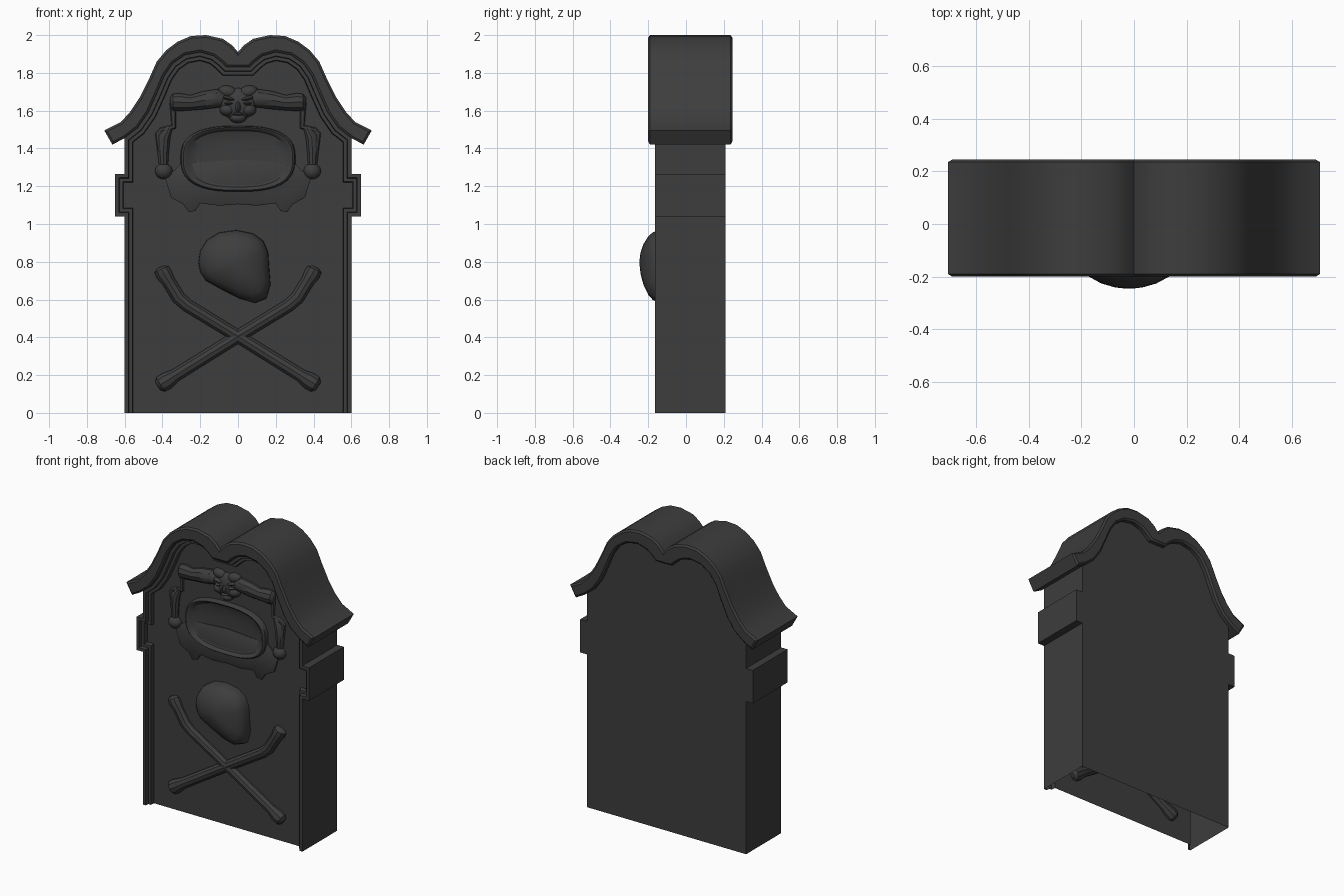
import bpy, bmesh, math
from mathutils import Matrix, Vector

if "Cube" in bpy.data.objects:
    bpy.data.objects.remove(bpy.data.objects["Cube"], do_unlink=True)

PANEL = -0.11   # depth of the sunken front panel
parts = []

stone = bpy.data.materials.new("dark_stone")
stone.use_nodes = True
GREY = (0.047, 0.047, 0.047, 1)
stone.diffuse_color = GREY
bsdf = stone.node_tree.nodes["Principled BSDF"]
bsdf.inputs["Base Color"].default_value = GREY
bsdf.inputs["Roughness"].default_value = 0.9


def finish(name, bm):
    bmesh.ops.recalc_face_normals(bm, faces=bm.faces[:])
    mesh = bpy.data.meshes.new(name)
    bm.to_mesh(mesh)
    bm.free()
    mesh.materials.append(stone)
    obj = bpy.data.objects.new(name, mesh)
    bpy.context.collection.objects.link(obj)
    parts.append(obj)
    return obj


def mirror(half):
    """Close a right-half outline (x, z) with its mirror image."""
    return half + [(-x, z) for x, z in reversed(half) if x > 0]


def prism(outline, front, back, front_steps=(), back_steps=()):
    """Extrude an outline along y, then inset its ends by (thickness, y) steps."""
    bm = bmesh.new()
    ends = [bm.faces.new([bm.verts.new((x, y, z)) for x, z in outline]) for y in (front, back)]
    n = len(outline)
    a, b = [list(f.verts) for f in ends]
    for i in range(n):
        j = (i + 1) % n
        bm.faces.new((a[i], a[j], b[j], b[i]))
    bmesh.ops.recalc_face_normals(bm, faces=bm.faces[:])
    for face, steps in zip(ends, (front_steps, back_steps)):
        for thickness, y in steps:
            bmesh.ops.inset_region(bm, faces=[face], thickness=thickness,
                                   use_even_offset=True, use_boundary=True)
            for v in face.verts:
                v.co.y = y
    return bm


def dome(name, outline, center, rings):
    """Loft scaled copies of an outline; rings are (scale, y)."""
    bm = bmesh.new()
    cx, cz = center
    loops = [[bm.verts.new((cx + (x - cx) * s, y, cz + (z - cz) * s)) for x, z in outline]
             for s, y in rings]
    n = len(outline)
    for a, b in zip(loops, loops[1:]):
        for i in range(n):
            j = (i + 1) % n
            bm.faces.new((a[i], a[j], b[j], b[i]))
    bm.faces.new(loops[-1])
    return finish(name, bm)


def tube(name, points):
    """Round tube through (x, z, radius) points lying on the panel."""
    curve = bpy.data.curves.new(name, "CURVE")
    curve.dimensions = "3D"
    curve.bevel_depth = 1.0
    curve.bevel_resolution = 3
    curve.use_fill_caps = True
    spline = curve.splines.new("POLY")
    spline.points.add(len(points) - 1)
    for p, (x, z, r) in zip(spline.points, points):
        p.co = (x, PANEL, z, 1)
        p.radius = r
    temp = bpy.data.objects.new(name + "_path", curve)
    bpy.context.collection.objects.link(temp)
    bpy.context.view_layer.update()
    mesh = temp.to_mesh()
    bm = bmesh.new()
    bm.from_mesh(mesh)
    temp.to_mesh_clear()
    bpy.data.objects.remove(temp, do_unlink=True)
    bpy.data.curves.remove(curve)
    return finish(name, bm)


def blob(name, x, z, rx, rz, ry, tilt=0, y=PANEL):
    bm = bmesh.new()
    m = (Matrix.Translation((x, y, z)) @ Matrix.Rotation(math.radians(tilt), 4, "Y")
         @ Matrix.Diagonal((rx, ry, rz, 1)))
    bmesh.ops.create_uvsphere(bm, u_segments=16, v_segments=10, radius=1, matrix=m)
    return finish(name, bm)


# Coping: double-arched band over the slab
outer = [(0, 1.91), (0.03, 1.945), (0.08, 1.98), (0.17, 2.0), (0.25, 1.995), (0.32, 1.965),
         (0.38, 1.92), (0.43, 1.86), (0.47, 1.77), (0.52, 1.67), (0.57, 1.595), (0.62, 1.54),
         (0.708, 1.495), (0.665, 1.42)]
under = [(0.6, 1.455), (0.53, 1.51), (0.475, 1.59), (0.43, 1.69), (0.39, 1.785), (0.345, 1.85),
         (0.28, 1.895), (0.2, 1.91), (0.13, 1.89), (0.085, 1.855), (0.06, 1.83), (0, 1.83)]
band = outer + under + [(-x, z) for x, z in reversed(under[:-1])] + [(-x, z) for x, z in reversed(outer[1:])]
finish("coping", prism(band, -0.19, 0.235, [(0.012, -0.2)], [(0.012, 0.245)]))

# Slab: hollow body with side blocks and a stepped frame, open at the bottom
wall = [(0.6, -0.2), (0.6, 1.04), (0.65, 1.04), (0.65, 1.265), (0.6, 1.265)]
slab = prism(mirror(wall + under), -0.165, 0.21,
             [(0.02, -0.165), (0.003, -0.14), (0.018, -0.14), (0.004, PANEL)])
bmesh.ops.bisect_plane(slab, geom=slab.verts[:] + slab.edges[:] + slab.faces[:],
                       plane_co=(0, 0, 0), plane_no=(0, 0, 1), clear_inner=True)
finish("slab", slab)

# Oval plaque with a raised lip and hollowed centre
oval = []
for i in range(40):
    t = math.tau * i / 40
    c, s = math.cos(t), math.sin(t)
    oval.append((0.305 * math.copysign(abs(c) ** 0.75, c),
                 1.345 + 0.175 * math.copysign(abs(s) ** 0.75, s)))
dome("plaque", oval, (0, 1.345),
     [(1, PANEL), (0.985, -0.137), (0.95, -0.147), (0.9, -0.142), (0.85, -0.127),
      (0.7, -0.118), (0.4, -0.114)])

# Thin drape hanging below the plaque
drape = [(0, 1.105), (0.1, 1.097), (0.2, 1.11), (0.225, 1.07), (0.26, 1.062), (0.29, 1.105),
         (0.355, 1.14), (0.385, 1.24), (0.3, 1.32), (0, 1.34)]
finish("drape", prism(mirror(drape), PANEL - 0.01, PANEL + 0.002, [(0.006, PANEL - 0.014)]))

# Lumpy boss in the middle
lump = [(-0.21, 0.8), (-0.2, 0.86), (-0.165, 0.915), (-0.1, 0.955), (-0.01, 0.968), (0.08, 0.95),
        (0.135, 0.91), (0.16, 0.85), (0.165, 0.77), (0.172, 0.68), (0.15, 0.605), (0.09, 0.582),
        (0.01, 0.605), (-0.08, 0.65), (-0.17, 0.7), (-0.2, 0.745)]
dome("boss", lump, (-0.02, 0.8),
     [(1, PANEL), (0.99, -0.145), (0.93, -0.175), (0.8, -0.2), (0.55, -0.226), (0.28, -0.241), (0.06, -0.246)])

for side, label in ((1, "left"), (-1, "right")):
    # Crossed bones
    tube(label + "_bone", [(side * x, z, r) for x, z, r in (
        (-0.425, 0.14, 0.025), (-0.41, 0.15, 0.046), (-0.38, 0.168, 0.049), (-0.33, 0.2, 0.036),
        (0, 0.405, 0.035), (0.27, 0.57, 0.036), (0.315, 0.61, 0.038), (0.37, 0.7, 0.038),
        (0.392, 0.735, 0.046), (0.405, 0.76, 0.042), (0.41, 0.772, 0.02))])
    # Sleeves, forearms and fists of the carved figure
    tube(label + "_sleeve", [(side * x, z, r) for x, z, r in (
        (0.08, 1.655, 0.04), (0.11, 1.665, 0.052), (0.18, 1.655, 0.05), (0.25, 1.642, 0.042),
        (0.31, 1.645, 0.05), (0.345, 1.645, 0.046), (0.36, 1.645, 0.025))])
    tube(label + "_cuff", [(side * x, z, r) for x, z, r in (
        (0.345, 1.64, 0.018), (0.34, 1.515, 0.015), (0.405, 1.495, 0.018), (0.425, 1.475, 0.015),
        (0.4, 1.28, 0.015))])
    tube(label + "_forearm", [(side * x, z, r) for x, z, r in (
        (0.365, 1.51, 0.02), (0.39, 1.46, 0.033), (0.395, 1.38, 0.03), (0.393, 1.28, 0.022))])
    blob(label + "_fist", side * 0.393, 1.28, 0.046, 0.043, 0.042)
    # Paired face features
    blob(label + "_hair", side * 0.055, 1.7, 0.05, 0.033, 0.035, side * -10)
    blob(label + "_brow", side * 0.05, 1.665, 0.048, 0.013, 0.05, side * -14)
    blob(label + "_eye", side * 0.048, 1.638, 0.028, 0.01, 0.052)
    blob(label + "_cheek", side * 0.055, 1.605, 0.042, 0.035, 0.043)

# Centre of the carved face
blob("head", 0, 1.635, 0.098, 0.085, 0.04)
blob("nose", 0, 1.62, 0.018, 0.04, 0.056)
blob("mouth", 0, 1.582, 0.035, 0.012, 0.05)
blob("chin", 0, 1.562, 0.045, 0.028, 0.044)

# Smooth the carving while keeping hard edges
bpy.ops.object.select_all(action="DESELECT")
for obj in parts:
    obj.select_set(True)
bpy.context.view_layer.objects.active = parts[0]
bpy.ops.object.shade_smooth_by_angle(angle=math.radians(35))
